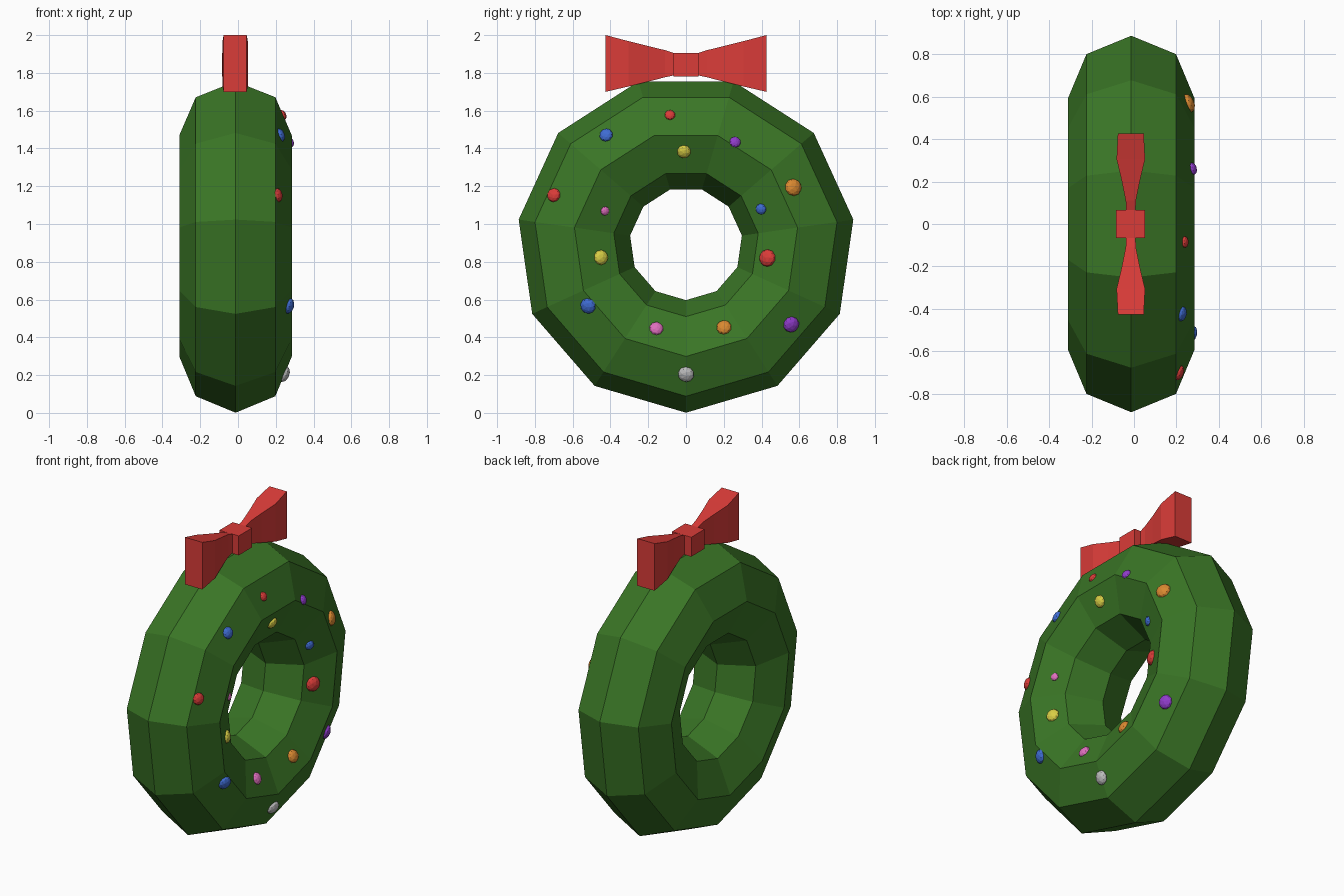
import bpy, bmesh, math
from mathutils import Vector, Matrix
from mathutils.bvhtree import BVHTree

if "Cube" in bpy.data.objects:
    bpy.data.objects.remove(bpy.data.objects["Cube"])

CX, CZ = -0.013, 0.896      # wreath centre
MAJOR, MINOR = 0.597, 0.298


def mat(name, rgb):
    m = bpy.data.materials.new(name)
    m.diffuse_color = (*rgb, 1)
    m.use_nodes = True
    m.node_tree.nodes["Principled BSDF"].inputs["Base Color"].default_value = m.diffuse_color
    return m


MATS = {
    "green": mat("leaf green", (0.042, 0.18, 0.019)),
    "red": mat("red", (0.70, 0.045, 0.04)),
    "blue": mat("blue", (0.05, 0.15, 0.65)),
    "yellow": mat("yellow", (0.70, 0.62, 0.06)),
    "purple": mat("purple", (0.28, 0.045, 0.60)),
    "orange": mat("orange", (0.70, 0.25, 0.03)),
    "pink": mat("pink", (0.75, 0.16, 0.52)),
    "silver": mat("silver", (0.52, 0.52, 0.52)),
}


def finish(bm, name, colour):
    bmesh.ops.recalc_face_normals(bm, faces=bm.faces)
    me = bpy.data.meshes.new(name)
    bm.to_mesh(me)
    bm.free()
    me.materials.append(MATS[colour])
    ob = bpy.data.objects.new(name, me)
    bpy.context.collection.objects.link(ob)
    return ob


# wreath: eleven segments, eight-sided section, vertex at the bottom
bm = bmesh.new()
rings = []
for i in range(11):
    a = -math.pi / 2 + i * math.tau / 11
    ring = []
    for j in range(8):
        b = j * math.tau / 8
        r = MAJOR + MINOR * math.cos(b)
        ring.append(bm.verts.new((CX + MINOR * math.sin(b), r * math.cos(a), CZ + r * math.sin(a))))
    rings.append(ring)
for i in range(11):
    p, q = rings[i], rings[(i + 1) % 11]
    for j in range(8):
        k = (j + 1) % 8
        bm.faces.new((p[j], p[k], q[k], q[j]))
bmesh.ops.recalc_face_normals(bm, faces=bm.faces)
bm.normal_update()
tree = BVHTree.FromBMesh(bm)
finish(bm, "wreath", "green")

# bow: rectangular sections (y, half width, bottom, top) mirrored about the knot
half = [(0.425, 0.061, 1.70, 2.0), (0.305, 0.067, 1.728, 1.968), (0.20, 0.042, 1.754, 1.942),
        (0.11, 0.024, 1.777, 1.92), (0.05, 0.022, 1.79, 1.90)]
sections = half + [(-y, w, lo, hi) for y, w, lo, hi in reversed(half)]
bm = bmesh.new()
loops = [[bm.verts.new((CX - 0.002 + sx * w, y, z)) for sx, z in ((-1, lo), (1, lo), (1, hi), (-1, hi))]
         for y, w, lo, hi in sections]
for p, q in zip(loops, loops[1:]):
    for j in range(4):
        k = (j + 1) % 4
        bm.faces.new((p[j], p[k], q[k], q[j]))
bm.faces.new(loops[0])
bm.faces.new(loops[-1])
finish(bm, "bow_loops", "red")

# knot
bm = bmesh.new()
bmesh.ops.create_cube(bm, size=1, matrix=Matrix.Translation((CX - 0.003, 0, 1.844))
                      @ Matrix.Diagonal((0.136, 0.134, 0.124, 1)))
finish(bm, "bow_knot", "red")

# baubles: flattened balls set on the +x side of the wreath (y, z, radius, colour)
baubles = [
    (-0.085, 1.577, 0.028, "red"), (-0.423, 1.471, 0.036, "blue"), (0.26, 1.434, 0.030, "purple"),
    (-0.011, 1.383, 0.037, "yellow"), (0.568, 1.194, 0.046, "orange"), (-0.70, 1.153, 0.037, "red"),
    (0.397, 1.079, 0.029, "blue"), (-0.429, 1.069, 0.024, "pink"), (-0.45, 0.823, 0.040, "yellow"),
    (0.431, 0.82, 0.046, "red"), (-0.519, 0.566, 0.042, "blue"), (-0.157, 0.447, 0.037, "pink"),
    (0.201, 0.453, 0.040, "orange"), (0.557, 0.468, 0.043, "purple"), (0.0, 0.204, 0.043, "silver"),
]
for n, (y, z, r, colour) in enumerate(baubles, 1):
    hit, normal, _, _ = tree.ray_cast(Vector((2, y, z)), Vector((-1, 0, 0)))
    turn = normal.to_track_quat('Z', 'Y').to_matrix().to_4x4()
    bm = bmesh.new()
    bmesh.ops.create_icosphere(bm, subdivisions=2, radius=r,
                               matrix=Matrix.Translation(hit) @ turn @ Matrix.Diagonal((1, 1, 0.6, 1)))
    finish(bm, f"bauble_{n}", colour)
